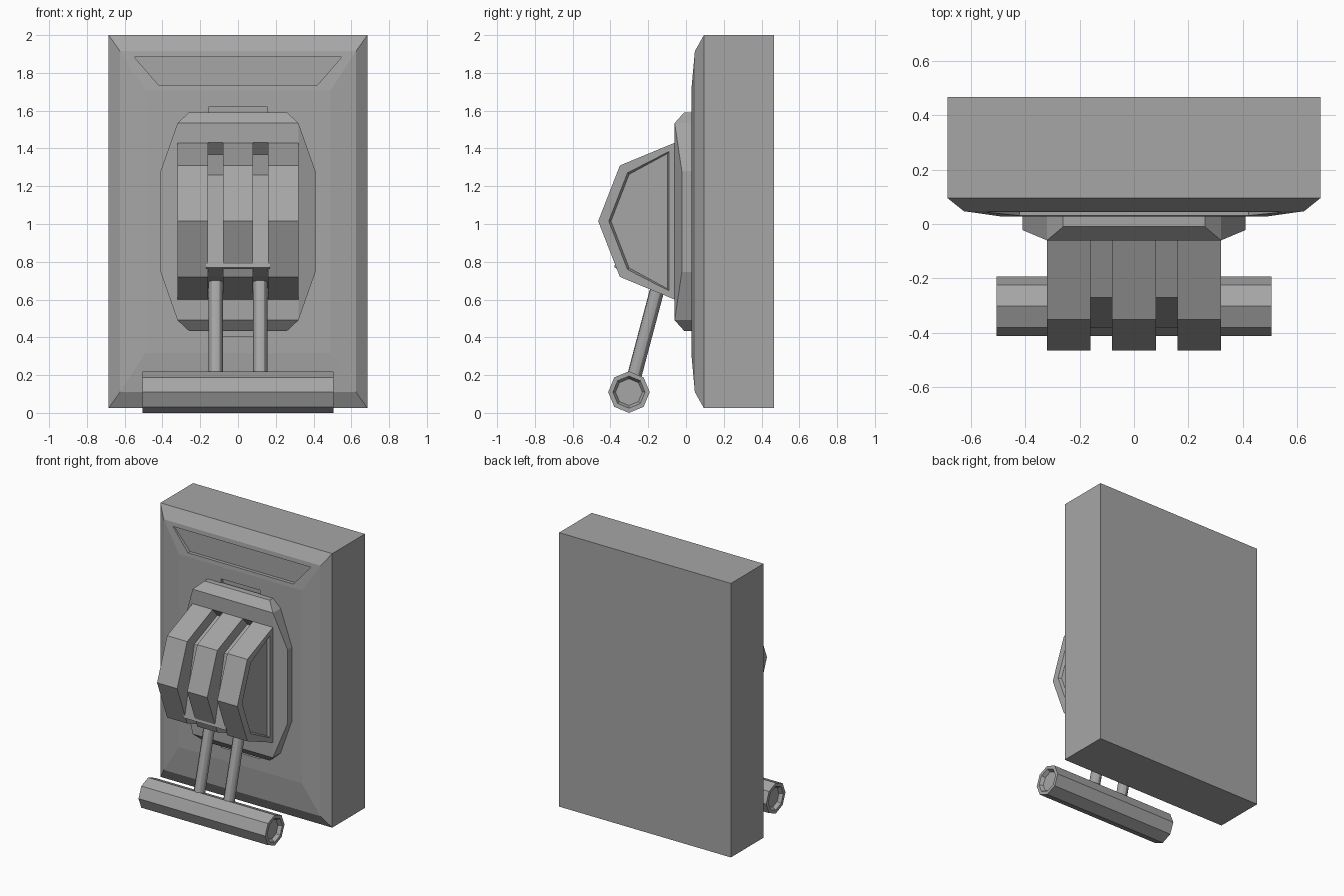
import bpy, bmesh, math
from mathutils import Vector, Matrix

if "Cube" in bpy.data.objects:
    bpy.data.objects.remove(bpy.data.objects["Cube"], do_unlink=True)

grey = bpy.data.materials.new("plain grey")
grey.use_nodes = True
grey.diffuse_color = (0.38, 0.38, 0.38, 1)
grey.node_tree.nodes["Principled BSDF"].inputs["Base Color"].default_value = grey.diffuse_color

MID_Z = 1.0125


def finish(name, bm):
    bmesh.ops.recalc_face_normals(bm, faces=bm.faces)
    mesh = bpy.data.meshes.new(name)
    bm.to_mesh(mesh)
    bm.free()
    mesh.materials.append(grey)
    obj = bpy.data.objects.new(name, mesh)
    bpy.context.collection.objects.link(obj)
    return obj


def loft(name, rings, recess=None):
    """Skin between matching rings; recess = (axis direction, rim, bevel, depth)."""
    bm = bmesh.new()
    loops = [[bm.verts.new(p) for p in ring] for ring in rings]
    for a, b in zip(loops, loops[1:]):
        for i in range(len(a)):
            j = (i + 1) % len(a)
            bm.faces.new((a[i], a[j], b[j], b[i]))
    caps = [bm.faces.new(loops[0]), bm.faces.new(loops[-1])]
    bmesh.ops.recalc_face_normals(bm, faces=bm.faces)
    if recess:
        sides, rim, bevel, depth = recess
        for cap in caps:
            if any(cap.normal.x * s > 0.5 for s in sides):
                bmesh.ops.inset_individual(bm, faces=[cap], thickness=rim)
                bmesh.ops.inset_individual(bm, faces=[cap], thickness=bevel, depth=-depth)
    return finish(name, bm)


def prism_x(name, yz, x0, x1, recess=None):
    return loft(name, [[(x, y, z) for y, z in yz] for x in (x0, x1)], recess)


def prism_y(name, xz, y0, y1):
    return loft(name, [[(x, y, z) for x, z in xz] for y in (y0, y1)])


def cut(target, cutter):
    cutter.hide_render = True
    mod = target.modifiers.new("cut", "BOOLEAN")
    mod.operation = "DIFFERENCE"
    mod.solver = "EXACT"
    mod.object = cutter
    bpy.context.view_layer.objects.active = target
    bpy.ops.object.modifier_apply(modifier=mod.name)
    bpy.data.objects.remove(cutter, do_unlink=True)


# Wall box with a two-step bevelled front
def rect(hx, hz, y):
    return [(sx * hx, y, MID_Z + sz * hz) for sx, sz in ((-1, -1), (1, -1), (1, 1), (-1, 1))]


box = loft("wall_box", [rect(0.685, 0.9875, 0.467), rect(0.685, 0.9875, 0.095),
                        rect(0.625, 0.903, 0.047), rect(0.49, 0.695, 0.028)])
cut(box, prism_y("label_cutter", [(-0.55, 1.885), (0.55, 1.885), (0.42, 1.735), (-0.42, 1.735)],
                 -0.1, 0.055))
cut(box, prism_y("slot_cutter", [(-0.155, 0.405), (0.155, 0.405), (0.155, 1.62), (-0.155, 1.62)],
                 -0.1, 0.05))

# Faceted mounting plate
bm = bmesh.new()
for sx in (-1, 1):
    for sz in (-1, 1):
        for x, y, h in ((0.32, -0.06, 0.522), (0.41, -0.022, 0.267), (0.41, 0.035, 0.267),
                        (0.26, -0.01, 0.578), (0.26, 0.035, 0.578), (0.32, 0.035, 0.522)):
            bm.verts.new((sx * x, y, MID_Z + sz * h))
bmesh.ops.convex_hull(bm, input=bm.verts)
bmesh.ops.dissolve_limit(bm, angle_limit=0.01, verts=bm.verts, edges=bm.edges)
plate = finish("mounting_plate", bm)

# Three housing ribs, the outer ones with recessed cheeks
rib = [(-0.06, 1.43), (-0.35, 1.31), (-0.465, 1.015), (-0.35, 0.72), (-0.06, 0.6)]
prism_x("middle_rib", rib, -0.08, 0.08)
for side, name in ((-1, "right_rib"), (1, "left_rib")):
    prism_x(name, rib, side * 0.16, side * 0.32, ((side,), 0.056, 0.012, 0.02))
    # Sloped opening behind each gap
    cut(plate, prism_x("gap_cutter", [(-0.1, 0.64), (-0.1, 1.477), (0.0, 1.36), (0.0, 0.64)],
                       side * 0.08, side * 0.16))

# Tilted lever hub seen between the ribs
prism_x("lever_hub", [(0.0, 0.66), (0.0, 1.372), (-0.27, 1.26), (-0.38, 0.77), (-0.28, 0.725)],
        -0.17, 0.17)

# Lever rods
low, high = Vector((0, -0.295, 0.115)), Vector((0, -0.1, 0.85))
for side, name in ((-1, "right_rod"), (1, "left_rod")):
    bm = bmesh.new()
    axis = high - low
    bmesh.ops.create_cone(bm, cap_ends=True, segments=12, radius1=0.038, radius2=0.038,
                          depth=axis.length)
    turn = axis.to_track_quat("Z", "Y").to_matrix().to_4x4()
    place = Matrix.Translation((low + high) / 2 + Vector((side * 0.118, 0, 0)))
    bmesh.ops.transform(bm, matrix=place @ turn, verts=bm.verts)
    rod = finish(name, bm)
    bpy.ops.object.select_all(action="DESELECT")
    rod.select_set(True)
    bpy.context.view_layer.objects.active = rod
    bpy.ops.object.shade_smooth_by_angle()

# Octagonal handle bar with hollowed ends
octagon = [(-0.302 + 0.11 * math.cos(i * math.pi / 4), 0.11 + 0.11 * math.sin(i * math.pi / 4))
           for i in range(8)]
prism_x("handle_bar", octagon, -0.505, 0.505, ((-1, 1), 0.025, 0.014, 0.025))
